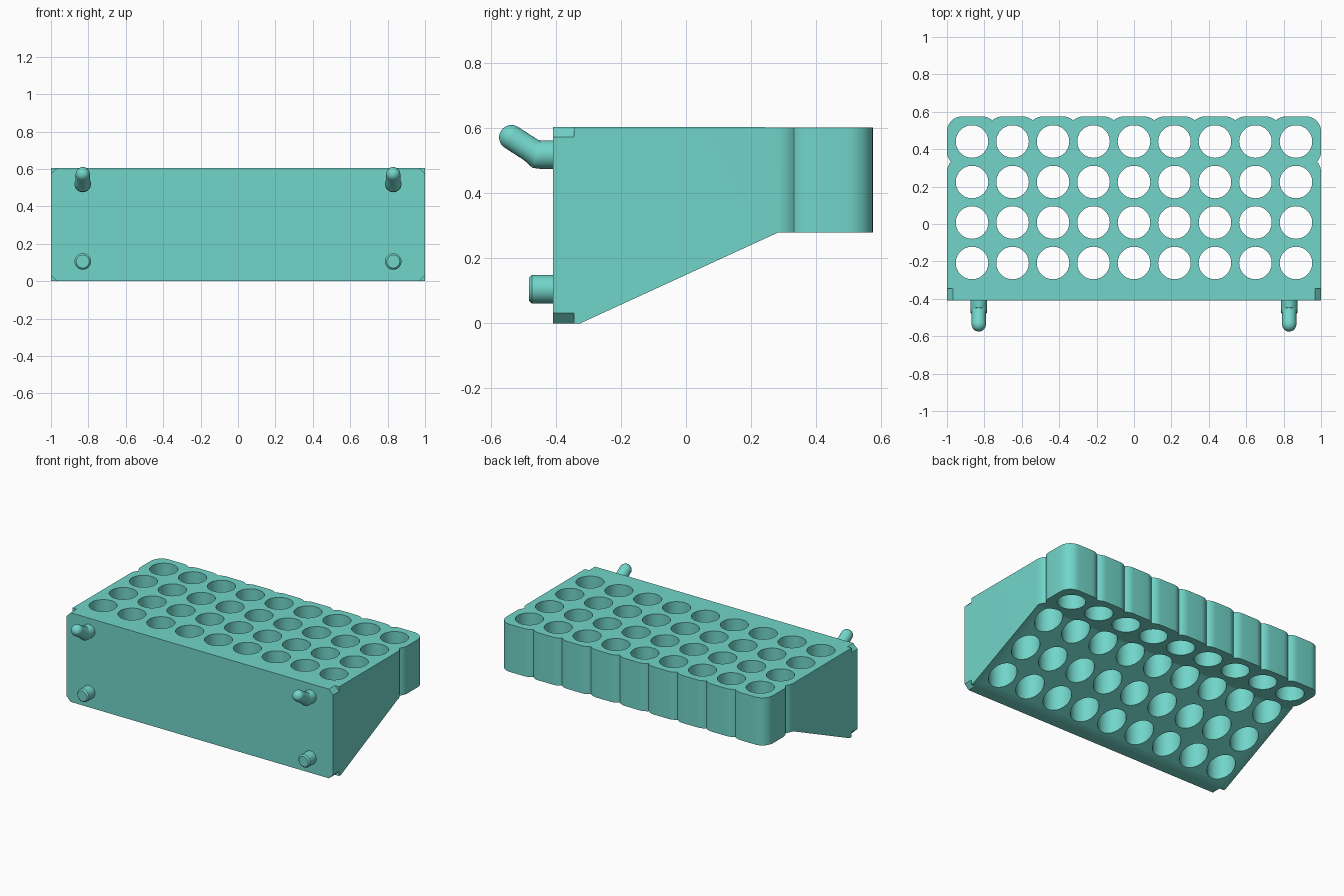
import bpy, bmesh
from math import sin, cos, pi, asin, radians
from mathutils import Vector

if "Cube" in bpy.data.objects:
    bpy.data.objects.remove(bpy.data.objects["Cube"])

FRONT, PITCH, HALF, R = -0.409, 0.2165, 0.134, 0.08   # front face, hole pitch, cell half-width, cell corner radius
COLS = [(i - 4) * PITCH for i in range(9)]
ROWS = [0.441 - j * PITCH for j in range(4)]

teal = bpy.data.materials.new("teal_plastic")
teal.diffuse_color = (0.167, 0.665, 0.586, 1)
teal.use_nodes = True
teal.node_tree.nodes["Principled BSDF"].inputs["Base Color"].default_value = teal.diffuse_color


def prism(bm, pts, offset):
    """Extrude a closed 3D polygon along offset."""
    face = bm.faces.new([bm.verts.new(p) for p in pts])
    new = bmesh.ops.extrude_face_region(bm, geom=[face])
    bmesh.ops.translate(bm, vec=offset, verts=[g for g in new["geom"] if isinstance(g, bmesh.types.BMVert)])


def make(name, bm):
    bmesh.ops.recalc_face_normals(bm, faces=bm.faces[:])
    mesh = bpy.data.meshes.new(name)
    bm.to_mesh(mesh)
    bm.free()
    mesh.materials.append(teal)
    ob = bpy.data.objects.new(name, mesh)
    bpy.context.collection.objects.link(ob)
    return ob


def activate(ob):
    bpy.ops.object.select_all(action='DESELECT')
    ob.select_set(True)
    bpy.context.view_layer.objects.active = ob


def boolean(ob, cutter, op):
    activate(ob)
    mod = ob.modifiers.new("cut", 'BOOLEAN')
    mod.operation, mod.solver, mod.object = op, 'EXACT', cutter
    bpy.ops.object.modifier_apply(modifier=mod.name)
    bpy.data.objects.remove(cutter)


def smooth(ob):
    activate(ob)
    bpy.ops.object.shade_smooth_by_angle(angle=radians(30))


def arc(cx, cy, a0, a1, n):
    return [(cx + R * cos(a0 + (a1 - a0) * i / n), cy + R * sin(a0 + (a1 - a0) * i / n)) for i in range(n + 1)]


# Rack plan: straight front, scalloped rear made of rounded cells
k = HALF - R
a = asin((PITCH / 2 - k) / R)
right = [(1.0, FRONT)]
right += arc(COLS[-1] + k, ROWS[1] + k, 0, a, 5)
right += arc(COLS[-1] + k, ROWS[0] - k, -a, 0, 5)[1:]
right += arc(COLS[-1] + k, ROWS[0] + k, 0, pi / 2, 9)
for x in reversed(COLS[5:]):
    right += arc(x - k, ROWS[0] + k, pi / 2, pi / 2 + a, 5)
    right += arc(x - PITCH + k, ROWS[0] + k, pi / 2 - a, pi / 2, 5)[1:]
outline = right + [(-x, y) for x, y in reversed(right)]
bm = bmesh.new()
prism(bm, [(x, y, -0.1) for x, y in outline], (0, 0, 0.9))
rack = make("tool_rack", bm)

# Side profile: sloped underside and a top that falls very slightly to the rear
side = [(-0.6, 0), (-0.325, 0), (0.285, 0.28), (0.8, 0.28), (0.8, 0.602), (-0.6, 0.605)]
bm = bmesh.new()
prism(bm, [(-1.2, y, z) for y, z in side], (2.4, 0, 0))
boolean(rack, make("side_profile", bm), 'INTERSECT')

# Through holes and the four chamfered front corners
bm = bmesh.new()
for x in COLS:
    for y in ROWS:
        prism(bm, [(x + 0.087 * cos(t * pi / 20), y + 0.087 * sin(t * pi / 20), -0.2)
                   for t in range(40)], (0, 0, 1.2))
c, e = 0.032, 0.02
for s in (-1, 1):
    for z0, d in ((0, 1), (0.605, -1)):
        prism(bm, [(s * (1 - c - e), FRONT - 0.05, z0 - d * e), (s * (1 + e), FRONT - 0.05, z0 - d * e),
                   (s * (1 + e), FRONT - 0.05, z0 + d * (c + e))], (0, 0.05 + 0.064, 0))
boolean(rack, make("cutters", bm), 'DIFFERENCE')
smooth(rack)


def peg(name, x, rings, n=28):
    """Skin circular rings given as (y, z, upward tilt, radius)."""
    bm = bmesh.new()
    loops = []
    for y, z, t, r in rings:
        up = Vector((0, sin(t), cos(t)))
        loops.append([bm.verts.new(Vector((x, y, z)) + Vector((1, 0, 0)) * r * cos(2 * pi * i / n)
                                   + up * r * sin(2 * pi * i / n)) for i in range(n)])
    for p, q in zip(loops, loops[1:]):
        for i in range(n):
            j = (i + 1) % n
            bm.faces.new((p[i], p[j], q[j], q[i]))
    bm.faces.new(loops[0])
    bm.faces.new(loops[-1])
    smooth(make(name, bm))


# Lower locating pegs and upper bent hooks
t = radians(33)
lower = [(FRONT, 0.105, 0, 0.044), (-0.474, 0.105, 0, 0.044), (-0.483, 0.105, 0, 0.035)]
hook = [(FRONT, 0.519, 0, 0.044), (-0.447, 0.519, 0, 0.044),
        (-0.460, 0.520, t / 2, 0.0435), (-0.478, 0.534, t, 0.038)]
for i in range(9):
    b = i / 8 * radians(86)
    hook.append((-0.537 - 0.038 * sin(b) * cos(t), 0.572 + 0.038 * sin(b) * sin(t), t, 0.038 * cos(b)))
for label, s in (("left", -1), ("right", 1)):
    peg(label + "_lower_peg", s * 0.83, lower)
    peg(label + "_upper_hook", s * 0.83, hook)
